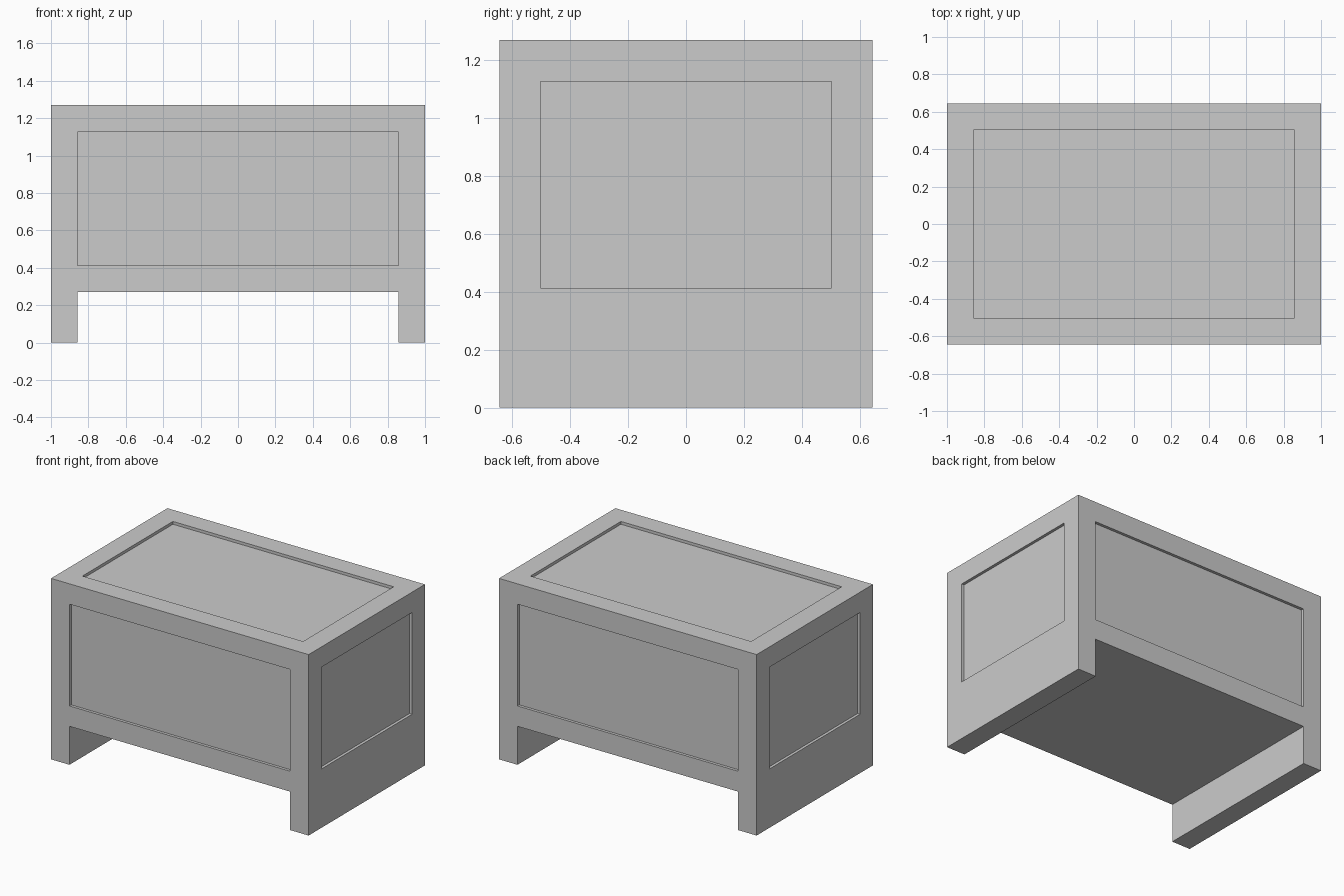
import bpy, bmesh
from mathutils import Matrix, Vector

if "Cube" in bpy.data.objects:
    bpy.data.objects.remove(bpy.data.objects["Cube"])

W, D, H = 1.0, 0.645, 1.27     # half width, half depth, height
LEG, RIM, SINK = 0.27, 0.143, 0.02


def make_object(name, bm):
    bmesh.ops.recalc_face_normals(bm, faces=bm.faces)
    mesh = bpy.data.meshes.new(name)
    bm.to_mesh(mesh)
    bm.free()
    obj = bpy.data.objects.new(name, mesh)
    bpy.context.collection.objects.link(obj)
    return obj


def add_box(bm, center, size):
    m = Matrix.Translation(center) @ Matrix.Diagonal((*size, 1))
    bmesh.ops.create_cube(bm, size=1, matrix=m)


# Chest body with its runner legs: one profile extruded front to back
profile = [(-W, 0), (-W + RIM, 0), (-W + RIM, LEG), (W - RIM, LEG),
           (W - RIM, 0), (W, 0), (W, H), (-W, H)]
bm = bmesh.new()
face = bm.faces.new([bm.verts.new((x, -D, z)) for x, z in profile])
ext = bmesh.ops.extrude_face_region(bm, geom=[face], use_keep_orig=True)
verts = [v for v in ext["geom"] if isinstance(v, bmesh.types.BMVert)]
bmesh.ops.translate(bm, vec=(0, 2 * D, 0), verts=verts)
chest = make_object("chest_body", bm)

# Cutters for the sunken panels on the four sides and the top
mid = Vector((0, 0, (LEG + H) / 2))
half = Vector((W, D, (H - LEG) / 2))
bm = bmesh.new()
for axis, sign in ((0, 1), (0, -1), (1, 1), (1, -1), (2, 1)):
    size = Vector([2 * (h - RIM) for h in half])
    size[axis] = 2 * SINK
    center = mid.copy()
    center[axis] += sign * half[axis]
    add_box(bm, center, size)
cutter = make_object("panel_cutter", bm)
cutter.hide_render = True
cutter.hide_set(True)

mod = chest.modifiers.new("sunken_panels", 'BOOLEAN')
mod.operation = 'DIFFERENCE'
mod.solver = 'EXACT'
mod.object = cutter
